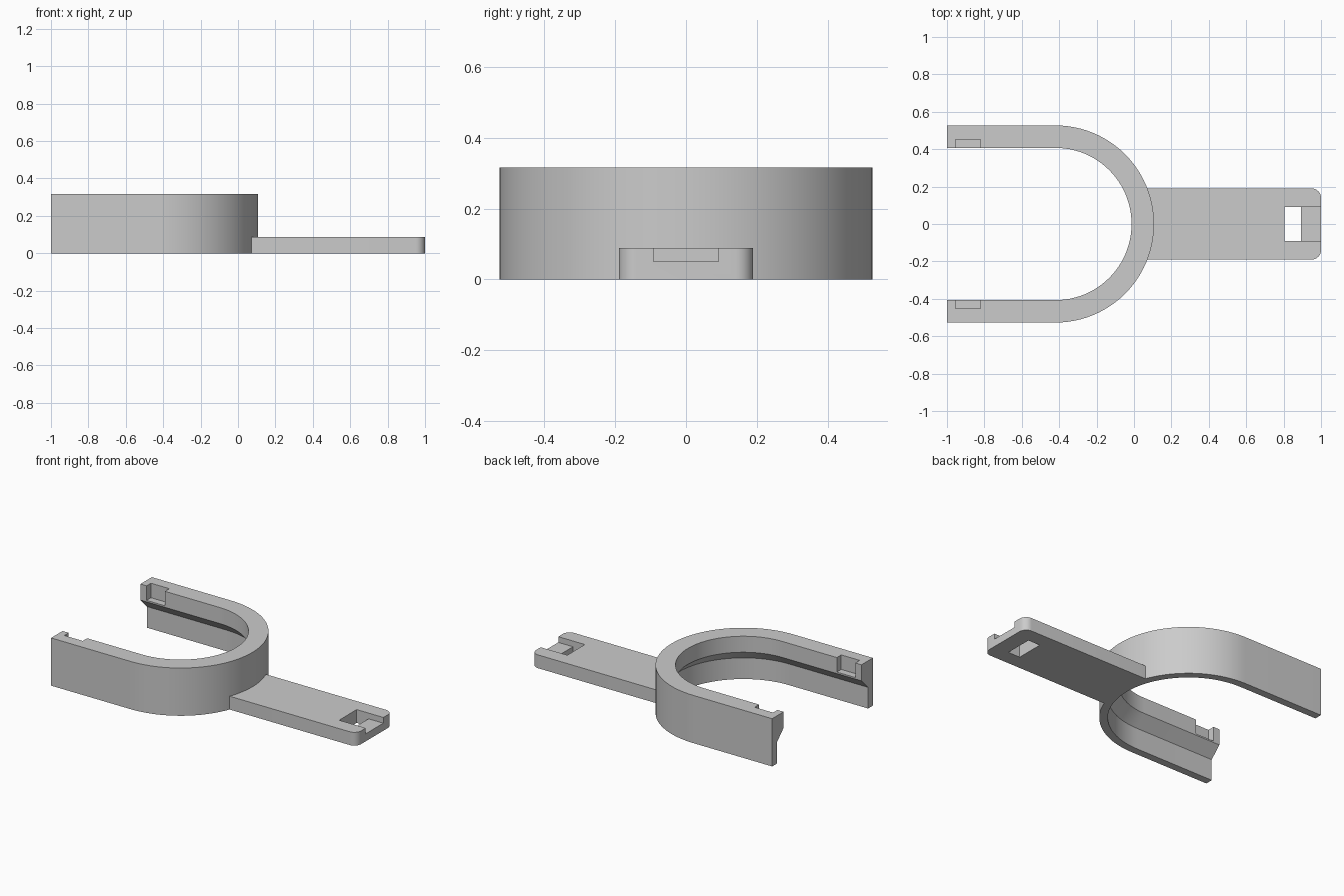
import bpy, bmesh, math

cube = bpy.data.objects.get("Cube")
if cube:
    bpy.data.objects.remove(cube, do_unlink=True)

grey = bpy.data.materials.new("plain grey")
grey.use_nodes = True
COLOUR = (0.6, 0.6, 0.6, 1)
grey.diffuse_color = COLOUR
grey.node_tree.nodes["Principled BSDF"].inputs["Base Color"].default_value = COLOUR

ARM_END, CENTRE_X, OUTER = -1.0, -0.42, 0.527
HEIGHT, PLATE_TOP = 0.316, 0.088


def make_object(name, bm):
    bmesh.ops.recalc_face_normals(bm, faces=bm.faces)
    mesh = bpy.data.meshes.new(name)
    bm.to_mesh(mesh)
    bm.free()
    mesh.materials.append(grey)
    obj = bpy.data.objects.new(name, mesh)
    bpy.context.collection.objects.link(obj)
    return obj


def make_box(name, xs, ys, zs):
    bm = bmesh.new()
    bmesh.ops.create_cube(bm, size=1)
    for v in bm.verts:
        v.co = [lo + (c + 0.5) * (hi - lo) for c, (lo, hi) in zip(v.co, (xs, ys, zs))]
    return make_object(name, bm)


def combine(target, other, operation):
    mod = target.modifiers.new(other.name, 'BOOLEAN')
    mod.operation = operation
    mod.solver = 'EXACT'
    mod.object = other
    bpy.ops.object.select_all(action='DESELECT')
    bpy.context.view_layer.objects.active = target
    target.select_set(True)
    bpy.ops.object.modifier_apply(modifier=mod.name)
    bpy.data.objects.remove(other, do_unlink=True)


# U-shaped clamp: a lipped wall section swept along two arms and a half circle
profile = [(0, 0), (0, HEIGHT), (0.12, HEIGHT), (0.12, 0.21), (0.05, 0.14), (0.05, 0)]
STEPS = 48
angles = [math.pi * (i / STEPS - 0.5) for i in range(STEPS + 1)]
stations = [(ARM_END, angles[0])] + [(CENTRE_X, a) for a in angles] + [(ARM_END, angles[-1])]
bm = bmesh.new()
rings = [[bm.verts.new((x + (OUTER - d) * math.cos(a), (OUTER - d) * math.sin(a), z))
          for d, z in profile] for x, a in stations]
for r, s in zip(rings, rings[1:]):
    for i in range(len(profile)):
        j = (i + 1) % len(profile)
        bm.faces.new((r[i], r[j], s[j], s[i]))
bm.faces.new(rings[0])
bm.faces.new(rings[-1])
clamp = make_object("u_clamp", bm)

# Small pockets in the lip near both arm ends
for side in (-1, 1):
    ys = sorted((side * 0.39, side * 0.453))
    combine(clamp, make_box("lip_pocket", (-0.955, -0.82), ys, (0.22, 0.4)), 'DIFFERENCE')

# Flat handle with rounded outer corners
HALF, RADIUS = 0.19, 0.05
outline = [(0.066, HALF), (0.066, -HALF)]
for side, start in ((-1, -90), (1, 0)):
    for i in range(9):
        a = math.radians(start + i * 90 / 8)
        outline.append((1 - RADIUS + RADIUS * math.cos(a),
                        side * (HALF - RADIUS) + RADIUS * math.sin(a)))
bm = bmesh.new()
base = bm.faces.new([bm.verts.new((x, y, 0)) for x, y in outline])
grown = bmesh.ops.extrude_face_region(bm, geom=[base])["geom"]
bmesh.ops.translate(bm, vec=(0, 0, PLATE_TOP),
                    verts=[g for g in grown if isinstance(g, bmesh.types.BMVert)])
handle = make_object("handle_plate", bm)

# Strap slot through the handle and the shallow channel to its end
combine(handle, make_box("strap_slot", (0.805, 0.892), (-0.092, 0.092), (-0.1, 0.2)), 'DIFFERENCE')
combine(handle, make_box("strap_channel", (0.85, 1.1), (-0.092, 0.092), (0.05, 0.2)), 'DIFFERENCE')

for obj in (clamp, handle):
    bpy.ops.object.select_all(action='DESELECT')
    bpy.context.view_layer.objects.active = obj
    obj.select_set(True)
    bpy.ops.object.shade_smooth_by_angle(angle=math.radians(30))
